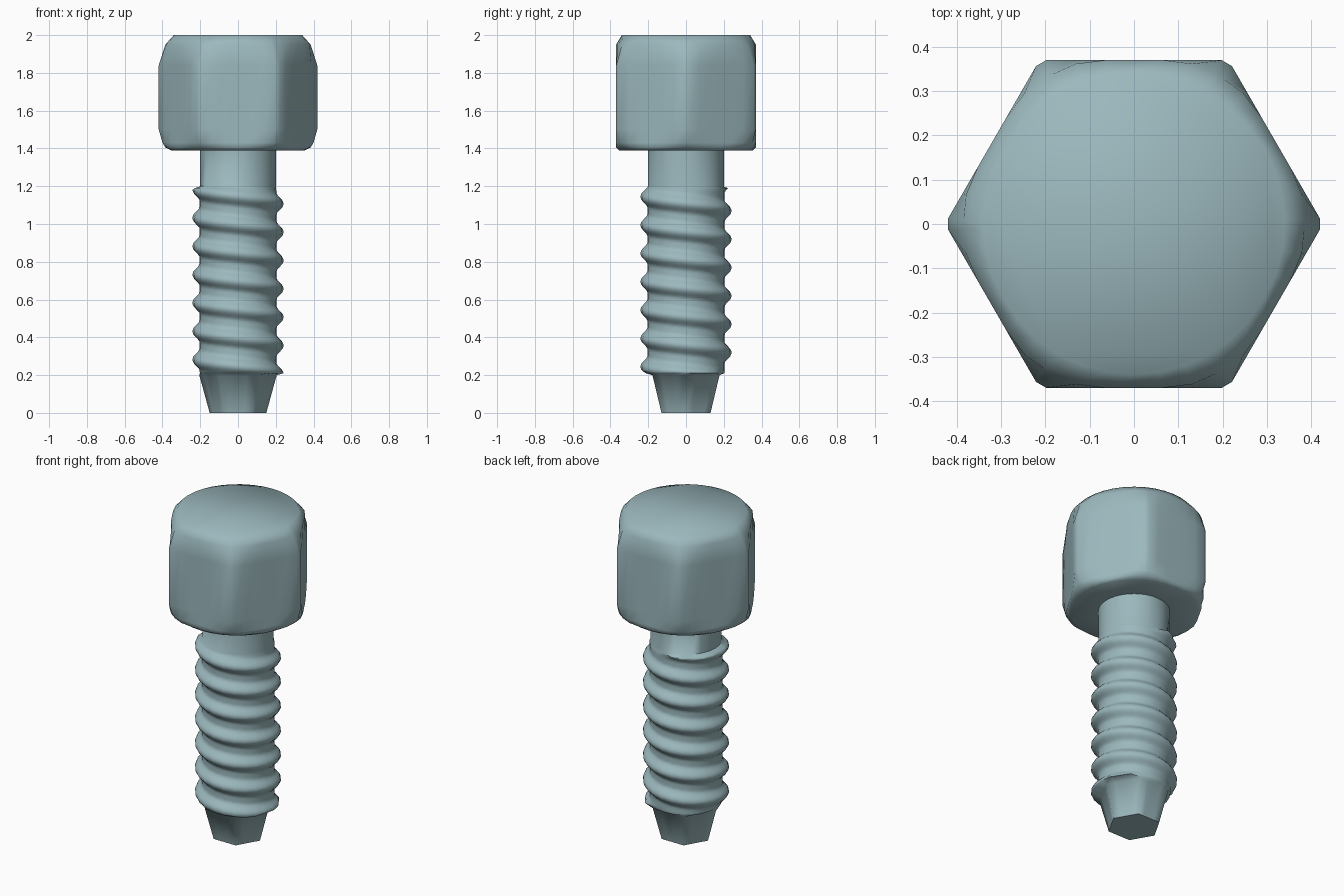
import bpy, bmesh, math

if "Cube" in bpy.data.objects:
    bpy.data.objects.remove(bpy.data.objects["Cube"])

steel = bpy.data.materials.new("blue grey steel")
steel.diffuse_color = (0.33, 0.48, 0.51, 1)
steel.use_nodes = True
steel.node_tree.nodes["Principled BSDF"].inputs["Base Color"].default_value = steel.diffuse_color


def skin(name, rings, cap_bottom, cap_top, angle):
    """Join equal-length closed rings of points (bottom to top) into a mesh."""
    bm = bmesh.new()
    vs = [[bm.verts.new(p) for p in ring] for ring in rings]
    n = len(vs[0])
    for a, b in zip(vs, vs[1:]):
        for i in range(n):
            j = (i + 1) % n
            bm.faces.new((a[i], a[j], b[j], b[i]))
    if cap_bottom:
        bm.faces.new(vs[0][::-1])
    if cap_top:
        bm.faces.new(vs[-1])
    bmesh.ops.remove_doubles(bm, verts=bm.verts, dist=0.0005)
    bmesh.ops.dissolve_degenerate(bm, edges=bm.edges, dist=0.0003)
    me = bpy.data.meshes.new(name)
    bm.to_mesh(me)
    bm.free()
    me.materials.append(steel)
    ob = bpy.data.objects.new(name, me)
    bpy.context.collection.objects.link(ob)
    bpy.ops.object.select_all(action='DESELECT')
    ob.select_set(True)
    bpy.context.view_layer.objects.active = ob
    bpy.ops.object.shade_smooth_by_angle(angle=math.radians(angle))
    return ob


def polar(r, t, z):
    return (r * math.cos(t), r * math.sin(t), z)


# Hex head: a hexagonal prism limited by a turned, chamfered profile
APOTHEM = 0.37
offsets = [math.radians(d) for d in (-28.2, -20, -10, 0, 10, 20, 28.2)]
spokes = [(math.radians(30 + 60 * k) + o, APOTHEM / math.cos(o))
          for k in range(6) for o in offsets]
profile = [(0.20, 1.39), (0.355, 1.39), (0.385, 1.405), (0.40, 1.43), (0.422, 1.5),
           (0.422, 1.84), (0.385, 1.95), (0.34, 2.0)]
skin("hex_head", [[polar(min(r, h), t, z) for t, h in spokes]
                  for r, z in profile], False, True, 70)

# Threaded shank: hexagonal tapered tip, helical thread, plain neck
SIDES, PITCH, LOW, HIGH = 24, 0.15, 0.2, 1.2
CORE = 0.2
angles = [2 * math.pi * i / SIDES for i in range(SIDES)]


def hex_radius(r, t):
    o = (t % (math.pi / 3)) - math.pi / 6
    return r * math.cos(math.pi / 6) / math.cos(o)


tooth = [(-0.05, 0.205), (-0.018, 0.236), (0.0, 0.242),
         (0.018, 0.236), (0.05, 0.205)]
rings = [[polar(hex_radius(0.15, t), t, 0) for t in angles],
         [polar(hex_radius(0.205, t), t, LOW) for t in angles]]

# The helix is cut off at both ends; the seam joins one turn to the next
turns = 10
columns = []
for t in angles:
    col = []
    for k in range(-2, turns):
        for dz, r in tooth:
            z = 0.357 + PITCH * (k - t / (2 * math.pi)) + dz
            if LOW < z < HIGH:
                col.append((z, r))
    columns.append(col)

# Resample each column on common levels so that every ring closes cleanly
LEVELS = 100


def radius_at(col, z):
    pts = [(LOW, CORE)] + col + [(HIGH, CORE)]
    for (z0, r0), (z1, r1) in zip(pts, pts[1:]):
        if z0 <= z <= z1:
            return r0 + (r1 - r0) * (z - z0) / max(z1 - z0, 1e-6)
    return CORE


for s in range(1, LEVELS + 1):
    z = LOW + (HIGH - LOW) * s / LEVELS
    rings.append([polar(radius_at(c, z), t, z) for c, t in zip(columns, angles)])
rings.append([polar(CORE, t, 1.395) for t in angles])
skin("threaded_shank", rings, True, False, 70)
